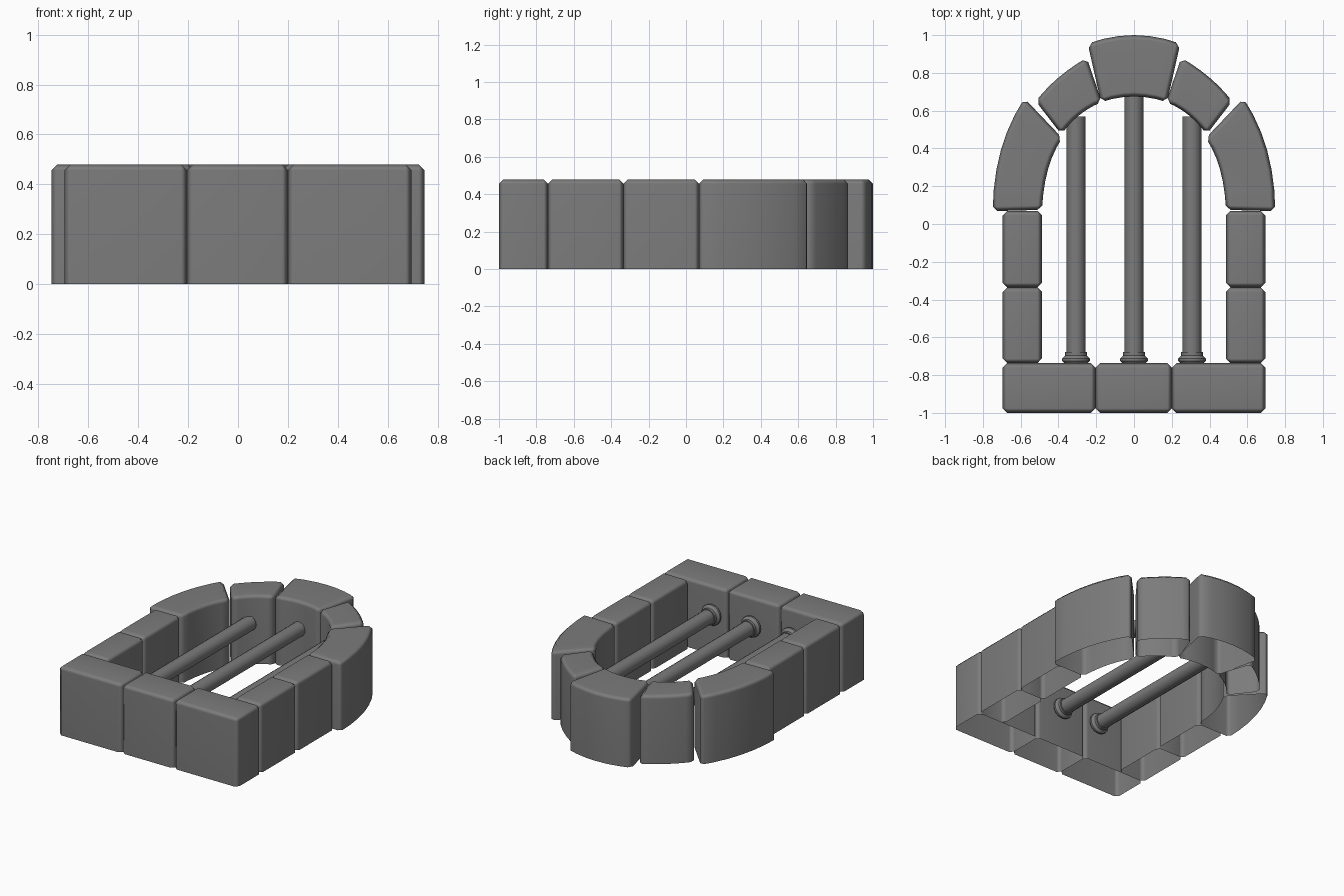
import bpy, bmesh, math
from mathutils import Vector

cube = bpy.data.objects.get("Cube")
if cube:
    bpy.data.objects.remove(cube, do_unlink=True)

HEIGHT = 0.48
CHAMFER = 0.024

stone = bpy.data.materials.new("grey stone")
stone.use_nodes = True
GREY = (0.2, 0.2, 0.2, 1)
stone.diffuse_color = GREY
stone.node_tree.nodes["Principled BSDF"].inputs["Base Color"].default_value = GREY


def finish(name, bm, angle):
    """Turn a bmesh into a smooth shaded object."""
    mesh = bpy.data.meshes.new(name)
    bm.to_mesh(mesh)
    bm.free()
    mesh.materials.append(stone)
    obj = bpy.data.objects.new(name, mesh)
    bpy.context.collection.objects.link(obj)
    bpy.ops.object.select_all(action='DESELECT')
    obj.select_set(True)
    bpy.context.view_layer.objects.active = obj
    bpy.ops.object.shade_smooth_by_angle(angle=math.radians(angle))
    return obj


def block(name, outline):
    """Raise an outline into a stone with chamfered edges and an open underside."""
    bm = bmesh.new()
    base = bm.faces.new([bm.verts.new((x, y, 0)) for x, y in outline])
    raised = bmesh.ops.extrude_face_region(bm, geom=[base])["geom"]
    for v in raised:
        if isinstance(v, bmesh.types.BMVert):
            v.co.z = HEIGHT
    for f in [f for f in bm.faces if all(v.co.z < 0.001 for v in f.verts)]:
        bm.faces.remove(f)
    bmesh.ops.recalc_face_normals(bm, faces=bm.faces)
    top = max(bm.faces, key=lambda f: f.calc_center_median().z)
    if top.normal.z < 0:
        bmesh.ops.reverse_faces(bm, faces=bm.faces)
    sharp = [e for e in bm.edges
             if len(e.link_faces) == 2 and e.calc_face_angle(0) > math.radians(35)]
    bmesh.ops.bevel(bm, geom=sharp, offset=CHAMFER, segments=1,
                    affect='EDGES', clamp_overlap=True)
    obj = finish(name, bm, 60)
    obj.modifiers.new("even shading", 'WEIGHTED_NORMAL').keep_sharp = True


def box(name, x0, x1, y0, y1):
    block(name, [(x0, y0), (x1, y0), (x1, y1), (x0, y1)])


def arc(a, mid, b, steps=6):
    """Points on the parabola through a, mid and b."""
    a, mid, b = Vector(a), Vector(mid), Vector(b)
    ctrl = mid * 2 - (a + b) / 2
    return [a * (1 - t) ** 2 + ctrl * 2 * t * (1 - t) + b * t * t
            for t in (i / steps for i in range(steps + 1))]


def lathe_y(name, x, z, profile, sides=16):
    """Turn a (radius, y) profile around an axis along y."""
    bm = bmesh.new()
    rings = []
    for r, y in profile:
        rings.append([bm.verts.new((x + r * math.cos(a), y, z + r * math.sin(a)))
                      for a in (2 * math.pi * i / sides for i in range(sides))])
    for lo, hi in zip(rings, rings[1:]):
        for i in range(sides):
            j = (i + 1) % sides
            bm.faces.new((lo[i], lo[j], hi[j], hi[i]))
    bm.faces.new(rings[0])
    bm.faces.new(rings[-1])
    bmesh.ops.recalc_face_normals(bm, faces=bm.faces)
    finish(name, bm, 40)


# Sill row
box("sill_right", -0.695, -0.204, -1, -0.737)
box("sill_middle", -0.204, 0.2, -1, -0.737)
box("sill_left", 0.2, 0.695, -1, -0.737)

# Keystone
block("keystone", arc((0.245, 0.955), (0, 1.0), (-0.245, 0.955))
      + arc((-0.175, 0.645), (0, 0.675), (0.175, 0.645)))

# Jambs and arch stones, mirrored on both sides
for side, s in (("left", 1), ("right", -1)):
    x0, x1 = sorted((0.488 * s, 0.695 * s))
    box("lower_jamb_" + side, x0, x1, -0.737, -0.335)
    box("upper_jamb_" + side, x0, x1, -0.335, 0.07)

    lower = (arc((0.748, 0.068), (0.705, 0.39), (0.58, 0.665))
             + arc((0.38, 0.455), (0.455, 0.29), (0.487, 0.075)))
    upper = (arc((0.52, 0.65), (0.4, 0.775), (0.25, 0.88))
             + arc((0.17, 0.645), (0.285, 0.58), (0.385, 0.475)))
    block("arch_springer_" + side, [(x * s, y) for x, y in lower])
    block("arch_stone_" + side, [(x * s, y) for x, y in upper])

# Bars with collars at the sill
BAR_Z = 0.285
for name, x, end in (("right", -0.307, 0.57), ("middle", 0, 0.69), ("left", 0.307, 0.57)):
    lathe_y("bar_" + name, x, BAR_Z, [(0.05, -0.74), (0.05, end)])
    lathe_y("collar_" + name, x, BAR_Z,
            [(0.06, -0.74), (0.073, -0.725), (0.073, -0.712),
             (0.057, -0.695), (0.057, -0.677)])
